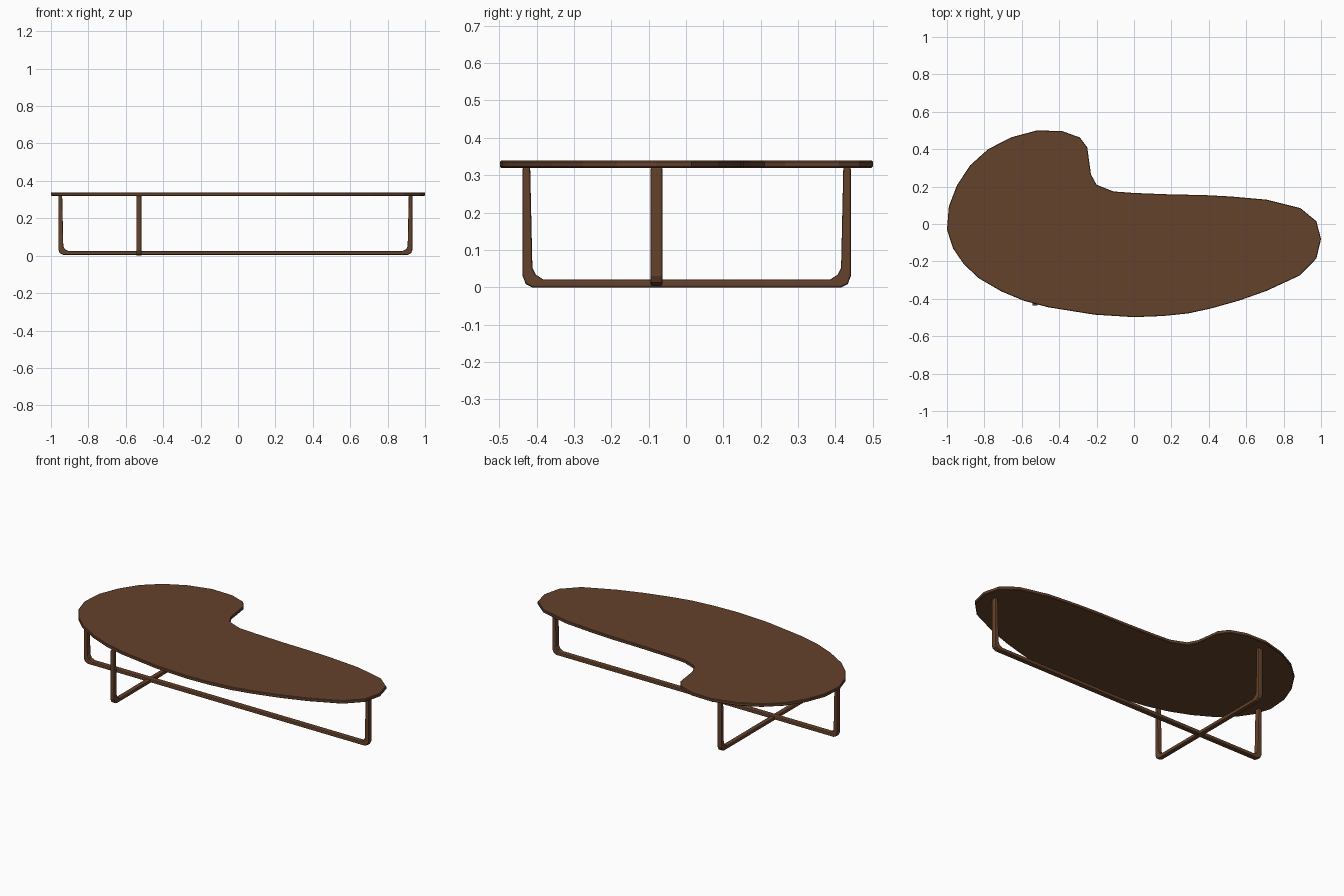
import bpy
import bmesh
from mathutils import Vector

default_cube = bpy.data.objects.get("Cube")
if default_cube:
    bpy.data.objects.remove(default_cube, do_unlink=True)

# Walnut material shared by every part
WALNUT = (0.130, 0.054, 0.025, 1.0)
walnut = bpy.data.materials.new("walnut_brown")
walnut.use_nodes = True
walnut.diffuse_color = WALNUT
shader = walnut.node_tree.nodes["Principled BSDF"]
shader.inputs["Base Color"].default_value = WALNUT
shader.inputs["Roughness"].default_value = 0.6


def extruded_part(name, outline, offset, bevel, segments):
    """Extrude a closed outline of 3D points along offset and ease its edges."""
    bm = bmesh.new()
    face = bm.faces.new([bm.verts.new(point) for point in outline])
    extruded = bmesh.ops.extrude_face_region(bm, geom=[face], use_keep_orig=True)
    moved = [item for item in extruded["geom"] if isinstance(item, bmesh.types.BMVert)]
    bmesh.ops.translate(bm, verts=moved, vec=offset)
    bmesh.ops.recalc_face_normals(bm, faces=bm.faces)
    mesh = bpy.data.meshes.new(name)
    bm.to_mesh(mesh)
    bm.free()
    mesh.materials.append(walnut)

    part = bpy.data.objects.new(name, mesh)
    bpy.context.collection.objects.link(part)
    eased = part.modifiers.new("eased_edges", "BEVEL")
    eased.width = bevel
    eased.segments = segments
    eased.limit_method = "ANGLE"
    eased.angle_limit = 1.0
    return part


def u_frame_profile(start, end, low, top):
    """Flat U profile as (along, height) pairs, with rounded lower corners."""
    outer = [(0, top), (0, 0.03), (0.008, low + 0.009), (0.026, low)]
    inner = [(0.02, top), (0.026, 0.052), (0.035, 0.034), (0.055, low + 0.021)]

    def both_sides(corner):
        near = [(start + a, z) for a, z in corner]
        far = [(end - a, z) for a, z in reversed(corner)]
        return near + far

    return both_sides(outer) + list(reversed(both_sides(inner)))


# Kidney-shaped table top: traced round its rim, then extruded to thickness
UNDERSIDE = 0.32
THICKNESS = 0.019
rim = [
    (-.52, .5), (-.385, .497), (-.29, .463), (-.25, .41), (-.23, .265), (-.2, .21),
    (-.11, .174), (0, .166), (.2, .158), (.37, .155), (.52, .147), (.71, .13),
    (.89, .085), (.975, .015), (1, -.08), (.975, -.185), (.887, -.275), (.71, -.357),
    (.56, -.41), (.41, -.452), (.29, -.478), (.155, -.492), (0, -.498), (-.21, -.485),
    (-.46, -.445), (-.59, -.41), (-.71, -.36), (-.83, -.29), (-.91, -.215), (-.968, -.13),
    (-1, -.03), (-.99, .094), (-.947, .206), (-.877, .313), (-.78, .4), (-.658, .463),
]
extruded_part("table_top", [(x, y, UNDERSIDE) for x, y in rim],
              Vector((0, 0, THICKNESS)), 0.003, 1)

# Long leg frame running side to side
LONG_Y, LONG_WIDTH = -0.079, 0.032
profile = u_frame_profile(-0.96, 0.933, 0.004, UNDERSIDE + 0.002)
extruded_part("long_leg_frame", [(x, LONG_Y - LONG_WIDTH / 2, z) for x, z in profile],
              Vector((0, LONG_WIDTH, 0)), 0.005, 2)

# Short leg frame crossing it from front to back
SHORT_X, SHORT_WIDTH = -0.53, 0.028
profile = u_frame_profile(-0.437, 0.441, 0, UNDERSIDE + 0.002)
extruded_part("short_leg_frame", [(SHORT_X - SHORT_WIDTH / 2, y, z) for y, z in profile],
              Vector((SHORT_WIDTH, 0, 0)), 0.005, 2)
